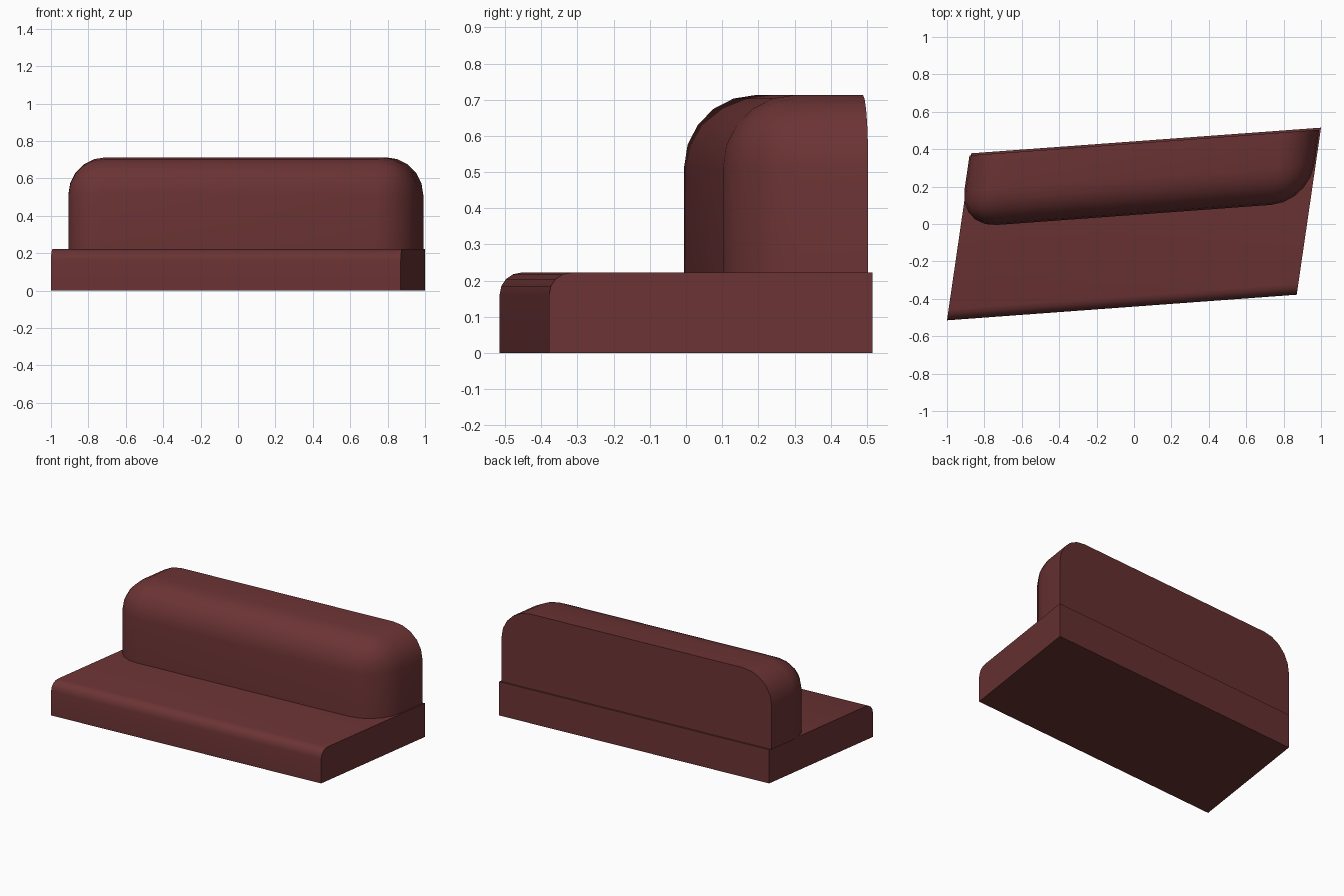
import bpy, bmesh, math
from mathutils import Matrix, Vector

cube = bpy.data.objects.get("Cube")
if cube:
    bpy.data.objects.remove(cube, do_unlink=True)

# Single upholstery colour
fabric = bpy.data.materials.new("dark_red_fabric")
fabric.use_nodes = True
colour = (0.147, 0.033, 0.034, 1)
fabric.diffuse_color = colour
bsdf = fabric.node_tree.nodes["Principled BSDF"]
bsdf.inputs["Base Color"].default_value = colour
bsdf.inputs["Roughness"].default_value = 0.8

# Slanted floor plan: length runs along one edge, depth along the other
origin = Vector((-1, -0.515, 0))
along = Vector((1.87, 0.137, 0))
back = Vector((0.13, 0.893, 0))
LENGTH, DEPTH = along.length, back.length
slant = Matrix((along.normalized(), back.normalized(), (0, 0, 1))).transposed().to_4x4()
slant.translation = origin


def cushion(name, lo, hi, radius, segments, is_rounded):
    """Box from lo to hi, chosen edges rounded, then slanted to the floor plan."""
    lo, hi = Vector(lo), Vector(hi)
    bm = bmesh.new()
    bmesh.ops.create_cube(bm, size=1)
    size = hi - lo
    for v in bm.verts:
        v.co = Vector([c * s for c, s in zip(v.co, size)]) + (lo + hi) / 2
    edges = []
    for e in bm.edges:
        mid = (e.verts[0].co + e.verts[1].co) / 2
        at = [(m - a) / s for m, a, s in zip(mid, lo, size)]
        if is_rounded(*at):
            edges.append(e)
    bmesh.ops.bevel(bm, geom=edges, offset=radius, offset_type='OFFSET',
                    segments=segments, profile=0.5, affect='EDGES')
    bmesh.ops.transform(bm, matrix=slant, verts=bm.verts)
    bmesh.ops.recalc_face_normals(bm, faces=bm.faces)
    mesh = bpy.data.meshes.new(name)
    bm.to_mesh(mesh)
    bm.free()
    mesh.materials.append(fabric)
    obj = bpy.data.objects.new(name, mesh)
    bpy.context.collection.objects.link(obj)
    bpy.ops.object.select_all(action='DESELECT')
    obj.select_set(True)
    bpy.context.view_layer.objects.active = obj
    bpy.ops.object.shade_smooth_by_angle(angle=math.radians(35))
    return obj


# Seat: only the top front edge is rounded
cushion("seat", (0, 0, 0), (LENGTH, DEPTH, 0.222), 0.06, 4,
        lambda x, y, z: y < 0.1 and z > 0.9)

# Backrest: front and top edges rounded, back and bottom left square
cushion("backrest", (-0.008, 0.555 * DEPTH, 0.222),
        (LENGTH - 0.008, 0.988 * DEPTH, 0.713), 0.2, 5,
        lambda x, y, z: y < 0.9 and z > 0.1)
